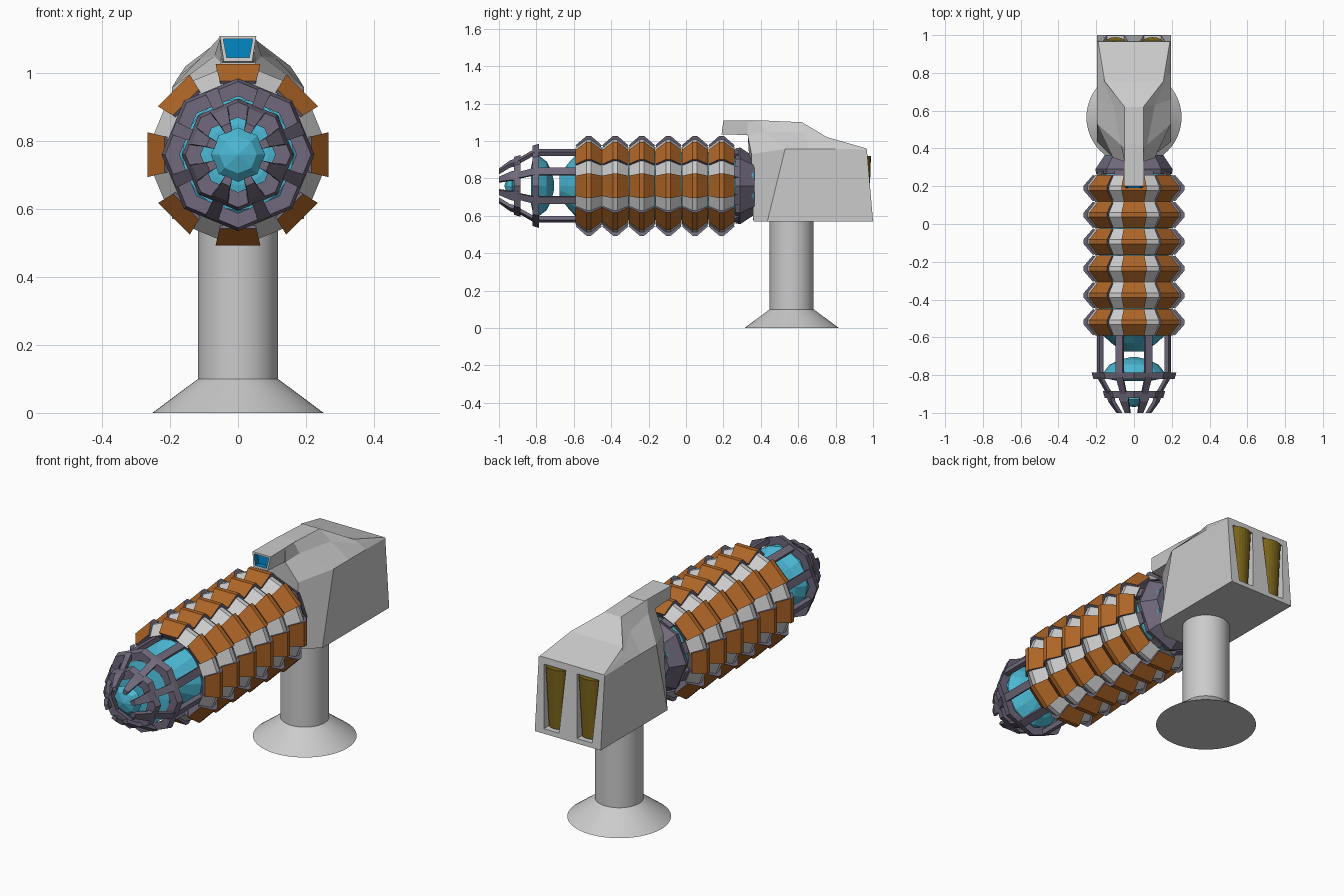
import bpy, bmesh, math
from math import sin, cos, pi

if "Cube" in bpy.data.objects:
    bpy.data.objects.remove(bpy.data.objects["Cube"])

ZC = 0.76  # height of the barrel axis


def material(name, rgb):
    m = bpy.data.materials.new(name)
    m.diffuse_color = (*rgb, 1)
    m.use_nodes = True
    m.node_tree.nodes["Principled BSDF"].inputs["Base Color"].default_value = m.diffuse_color
    return m


ORANGE = material("orange", (0.42, 0.13, 0.02))
CYAN = material("cyan", (0.07, 0.48, 0.66))
PURPLE = material("purple_grey", (0.16, 0.14, 0.20))
OLIVE = material("olive", (0.20, 0.13, 0.01))
BLUE = material("blue", (0.0, 0.22, 0.50))
GREY = material("grey", (0.6, 0.6, 0.6))


def make(name, verts, faces, mats=(), slots=None):
    me = bpy.data.meshes.new(name)
    me.from_pydata(verts, [], faces)
    for m in mats:
        me.materials.append(m)
    if slots:
        me.polygons.foreach_set("material_index", slots)
    bm = bmesh.new()
    bm.from_mesh(me)
    bmesh.ops.recalc_face_normals(bm, faces=bm.faces)
    bm.to_mesh(me)
    bm.free()
    ob = bpy.data.objects.new(name, me)
    bpy.context.collection.objects.link(ob)
    return ob


def polar(a, r, t, y):
    """Point at angle a, radius r, sideways offset t, along the barrel at y."""
    return (r * cos(a) - t * sin(a), y, ZC + r * sin(a) + t * cos(a))


def lathe(name, profile, mat, sides=8, ring=False):
    """Spin (radius, y) points round the barrel axis."""
    n = len(profile)
    verts = [polar(2 * pi * k / sides, r, 0, y) for k in range(sides) for r, y in profile]
    faces = []
    for k in range(sides):
        a, b = k * n, (k + 1) % sides * n
        for i in range(n if ring else n - 1):
            j = (i + 1) % n
            faces.append((a + i, a + j, b + j, b + i))
    if not ring:
        faces += [tuple(k * n + e for k in range(sides)) for e in (0, n - 1)]
    return make(name, verts, faces, [mat])


def bars(name, path, thick, mat, count=8):
    """Ring of bars following (radius, y, half_width) stations."""
    verts, faces = [], []
    for k in range(count):
        a = 2 * pi * (k + 0.5) / count
        base = len(verts)
        for r, y, w in path:
            verts += [polar(a, r, -w, y), polar(a, r, w, y),
                      polar(a, r - thick, w * 0.8, y), polar(a, r - thick, -w * 0.8, y)]
        for s in range(len(path) - 1):
            for i in range(4):
                p, q = base + s * 4 + i, base + s * 4 + (i + 1) % 4
                faces.append((p, q, q + 4, p + 4))
        e = base + 4 * (len(path) - 1)
        faces += [tuple(range(base, base + 4)), tuple(range(e, e + 4))]
    return make(name, verts, faces, [mat])


# Armour ribs: six rings of alternating orange and grey ridged blocks
def armour(name, offset, peak, low, wide, narrow, mat):
    verts, faces, slots = [], [], []
    for rib in range(6):
        yc = -0.52 + rib * 0.142
        for k in range(8):
            a = (k + offset) * pi / 4
            b = len(verts)
            prof = [(-0.07, low, narrow), (-0.012, peak, wide), (0.012, peak, wide), (0.07, low, narrow),
                    (0.05, 0.185, narrow * 0.85), (-0.05, 0.185, narrow * 0.85)]
            for s in (-1, 1):
                verts += [polar(a, r, s * w, yc + y) for y, r, w in prof]
            for i in range(6):
                j = (i + 1) % 6
                faces.append((b + i, b + j, b + 6 + j, b + 6 + i))
                slots.append(0 if i < 3 else 1)
            faces += [tuple(range(b, b + 6)), tuple(range(b + 6, b + 12))]
            slots += [1, 1]
    make(name, verts, faces, [mat, PURPLE], slots)


armour("orange_rib_blocks", 0, 0.267, 0.217, 0.066, 0.054, ORANGE)
armour("grey_rib_blocks", 0.5, 0.252, 0.207, 0.047, 0.038, GREY)

# Glowing core, rear-facing dome and small nose lens
lathe("core", [(0.15, 0.36), (0.18, 0.25), (0.185, -0.57), (0.12, -0.63), (0.06, -0.675)], CYAN, 16)
lathe("dome", [(0.02, -0.705), (0.08, -0.72), (0.13, -0.745), (0.165, -0.79), (0.165, -0.815),
               (0.09, -0.83)], CYAN, 16)
lathe("nose_lens", [(0.05, -0.91), (0.08, -0.93), (0.055, -0.955), (0.003, -0.97)], CYAN, 8)

# Cage: rings, straight struts, tapering struts and nose claws
lathe("large_cage_ring", [(0.225, -0.785), (0.215, -0.82), (0.172, -0.82), (0.18, -0.785)], PURPLE, 8, True)
lathe("small_cage_ring", [(0.165, -0.885), (0.155, -0.92), (0.11, -0.92), (0.12, -0.885)], PURPLE, 8, True)
bars("cage_struts", [(0.205, -0.56, 0.02), (0.205, -0.79, 0.02)], 0.025, PURPLE)
bars("taper_struts", [(0.205, -0.81, 0.02), (0.15, -0.9, 0.017)], 0.022, PURPLE)
bars("nose_claws", [(0.152, -0.89, 0.032), (0.138, -0.94, 0.024), (0.095, -1.0, 0.014)], 0.024, PURPLE)

# Rear collar with links and olive backing ring
lathe("rear_collar", [(0.20, 0.265), (0.205, 0.29), (0.155, 0.365), (0.12, 0.365), (0.175, 0.265)],
      PURPLE, 8, True)
bars("collar_links", [(0.205, 0.22, 0.03), (0.195, 0.28, 0.03)], 0.03, PURPLE)
lathe("backing_ring", [(0.212, 0.21), (0.205, 0.235), (0.175, 0.235), (0.175, 0.21)], OLIVE, 16, True)

# Housing: lofted half sections (bottom, shoulder, top), mirrored in x
sections = [
    [(0.10, 0.36, 0.57), (0.11, 0.35, 0.93), (0.05, 0.33, 1.03), (0.05, 0.33, 1.11)],
    [(0.195, 0.435, 0.57), (0.195, 0.53, 0.957), (0.07, 0.42, 1.05), (0.05, 0.40, 1.11)],
    [(0.195, 0.65, 0.57), (0.195, 0.66, 0.957), (0.11, 0.63, 1.045), (0.05, 0.62, 1.10)],
    [(0.195, 0.80, 0.57), (0.195, 0.80, 0.957), (0.175, 0.78, 0.99), (0.155, 0.755, 1.02)],
    [(0.195, 1.00, 0.57), (0.195, 0.967, 0.955), (0.193, 0.966, 0.957), (0.19, 0.965, 0.96)],
]
verts, faces = [], []
for sec in sections:
    verts += sec + [(-x, y, z) for x, y, z in reversed(sec)]
for s in range(4):
    for i in range(8):
        p, q = s * 8 + i, s * 8 + (i + 1) % 8
        faces.append((p, q, q + 8, p + 8))
faces += [tuple(range(8)), tuple(range(32, 40))]
housing = make("housing", verts, faces)

# Vent recesses and rounded olive vents on the rear face
for side, label in ((-1, "left"), (1, "right")):
    x = side * 0.098
    cv = [(x + sx * w, y, z) for z, w in ((0.595, 0.045), (0.925, 0.065))
          for sx, y in ((-1, 0.95), (1, 0.95), (1, 1.05), (-1, 1.05))]
    cutter = make(label + "_vent_cutter", cv, [(0, 1, 2, 3), (4, 5, 6, 7), (0, 1, 5, 4),
                                              (1, 2, 6, 5), (2, 3, 7, 6), (3, 0, 4, 7)])
    cutter.hide_render = True
    cutter.hide_set(True)
    mod = housing.modifiers.new(label + "_vent", "BOOLEAN")
    mod.operation, mod.object, mod.solver = "DIFFERENCE", cutter, "EXACT"
    bpy.ops.mesh.primitive_cone_add(vertices=20, radius1=0.042, radius2=0.06, depth=0.32,
                                    location=(x, 0.953, 0.76))
    vent = bpy.context.object
    vent.name = label + "_vent"
    vent.scale.y = 0.6
    vent.data.materials.append(OLIVE)

# Sight: tapered snout over the barrel with a recessed blue window
rows = [(0.19, 0.042, 1.035, 0.054, 1.11), (0.42, 0.05, 1.03, 0.05, 1.11)]
verts = [p for y, wb, zb, wt, zt in rows
         for p in ((-wb, y, zb), (wb, y, zb), (wt, y + (0.01 if y < 0.3 else 0), zt),
                   (-wt, y + (0.01 if y < 0.3 else 0), zt))]
sight = make("sight", verts, [(0, 1, 2, 3), (4, 5, 6, 7), (0, 1, 5, 4), (1, 2, 6, 5),
                              (2, 3, 7, 6), (3, 0, 4, 7)], [GREY, BLUE])
bm = bmesh.new()
bm.from_mesh(sight.data)
front = min(bm.faces, key=lambda f: f.calc_center_median().y)
bmesh.ops.inset_region(bm, faces=[front], thickness=0.014)
hole = bmesh.ops.extrude_face_region(bm, geom=[front])
moved = [v for v in hole["geom"] if isinstance(v, bmesh.types.BMVert)]
bmesh.ops.translate(bm, verts=moved, vec=(0, 0.03, 0))
if front.is_valid:
    bm.faces.remove(front)
for f in bm.faces:
    if any(v in moved for v in f.verts):
        f.material_index = 1
bmesh.ops.recalc_face_normals(bm, faces=bm.faces)
bm.to_mesh(sight.data)
bm.free()

# Pedestal: smooth column on a flared foot
for name, r1, r2, z0, z1 in (("foot", 0.252, 0.118, 0, 0.1), ("column", 0.118, 0.118, 0.09, 0.6)):
    bpy.ops.mesh.primitive_cone_add(vertices=48, radius1=r1, radius2=r2, depth=z1 - z0,
                                    location=(0, 0.565, (z0 + z1) / 2))
    bpy.context.object.name = name
    bpy.ops.object.shade_smooth_by_angle()
